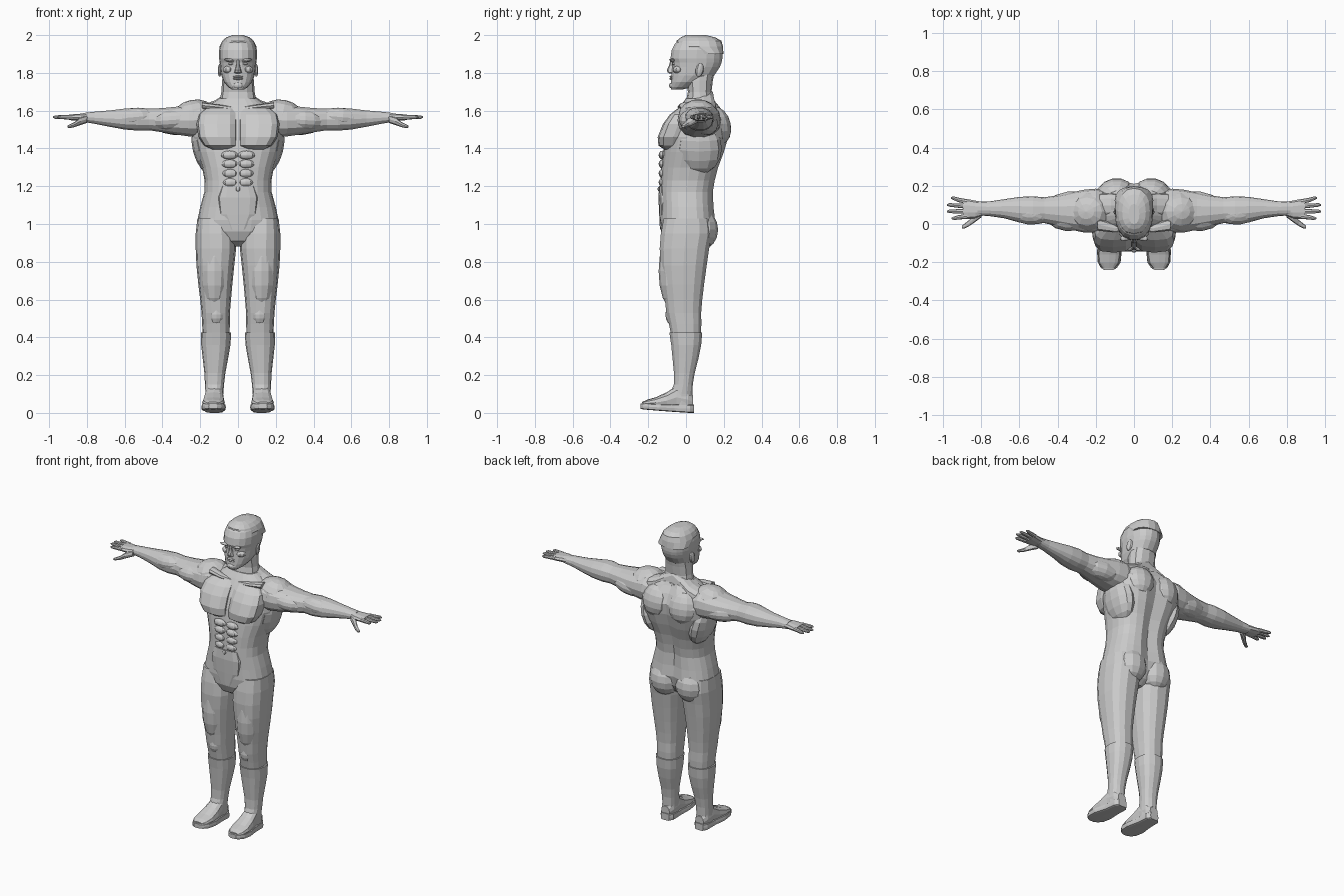
import bpy, bmesh, math
from mathutils import Vector, Euler


def finish(name, bm, mirror):
    bmesh.ops.recalc_face_normals(bm, faces=bm.faces)
    me = bpy.data.meshes.new(name)
    bm.to_mesh(me)
    bm.free()
    ob = bpy.data.objects.new(name, me)
    bpy.context.collection.objects.link(ob)
    if mirror:
        ob.modifiers.new("mirror", 'MIRROR').use_mirror_merge = False
    return ob


# Skin rings (t, a0, a1, b0, b1) along an axis; p sets how boxy the section is
def loft(name, axis, rings, n=12, p=2.3, mirror=True, shape=None):
    bm = bmesh.new()
    loops = []
    for t, a0, a1, b0, b1 in rings:
        loop = []
        for i in range(n):
            c, s = math.cos(2 * math.pi * i / n), math.sin(2 * math.pi * i / n)
            a = (a0 + a1) / 2 + (a1 - a0) / 2 * math.copysign(abs(c) ** (2 / p), c)
            b = (b0 + b1) / 2 + (b1 - b0) / 2 * math.copysign(abs(s) ** (2 / p), s)
            co = Vector({'x': (t, a, b), 'y': (a, t, b), 'z': (a, b, t)}[axis])
            loop.append(bm.verts.new(shape(co) if shape else co))
        loops.append(loop)
    for l0, l1 in zip(loops, loops[1:]):
        for i in range(n):
            j = (i + 1) % n
            bm.faces.new((l0[i], l0[j], l1[j], l1[i]))
    bm.faces.new(loops[0])
    bm.faces.new(loops[-1])
    return finish(name, bm, mirror)


# Symmetric ring shorthand: (z, half width, front, back)
def sym(rows):
    return [(z, -w, w, f, b) for z, w, f, b in rows]


def blob(name, loc, radii, rot=(0, 0, 0), mirror=True, seg=12):
    bm = bmesh.new()
    bmesh.ops.create_uvsphere(bm, u_segments=seg, v_segments=8, radius=1)
    m = Euler([math.radians(r) for r in rot]).to_matrix()
    for v in bm.verts:
        v.co = m @ Vector([c * r for c, r in zip(v.co, radii)]) + Vector(loc)
    return finish(name, bm, mirror)


# Torso with spine groove
def spine(co):
    if co.y > 0.06 and 0.98 < co.z < 1.64:
        co.y -= 0.025 * math.exp(-(co.x / 0.035) ** 2)
    return co


loft("torso", 'z', sym([
    (0.88, 0.03, -0.06, 0.06), (0.91, 0.10, -0.11, 0.10), (0.96, 0.19, -0.132, 0.13),
    (1.02, 0.215, -0.138, 0.158), (1.09, 0.20, -0.135, 0.15), (1.17, 0.178, -0.138, 0.147),
    (1.23, 0.177, -0.135, 0.157), (1.30, 0.19, -0.132, 0.175), (1.38, 0.218, -0.122, 0.205),
    (1.46, 0.238, -0.11, 0.228), (1.53, 0.235, -0.085, 0.235), (1.59, 0.20, -0.05, 0.205),
    (1.63, 0.15, -0.025, 0.175), (1.665, 0.10, 0.0, 0.14)]),
    n=24, p=2.5, mirror=False, shape=spine)

# Chest, abdomen and back muscles
loft("chest_muscle", 'z', [
    (1.395, 0.035, 0.14, -0.115, -0.03), (1.415, 0.006, 0.18, -0.146, 0.0),
    (1.46, 0.003, 0.21, -0.15, 0.02), (1.53, 0.003, 0.22, -0.122, 0.04),
    (1.58, 0.004, 0.21, -0.085, 0.05), (1.615, 0.01, 0.17, -0.04, 0.06)], p=3)
for z, w in ((1.365, 0.045), (1.318, 0.043), (1.268, 0.041), (1.22, 0.04)):
    blob("abdominal_muscle", (w, -0.125, z), (w, 0.02, 0.023), seg=8)
loft("lower_belly", 'z', sym([
    (0.97, 0.05, -0.138, -0.08), (1.05, 0.10, -0.142, -0.08),
    (1.14, 0.11, -0.146, -0.08), (1.2, 0.09, -0.142, -0.08)]), p=2.6, mirror=False)
blob("navel", (0, -0.144, 1.185), (0.012, 0.006, 0.012), mirror=False, seg=8)
blob("shoulder_blade", (0.10, 0.17, 1.52), (0.095, 0.068, 0.10), (12, 0, -12))
blob("side_muscle", (0.175, 0.07, 1.40), (0.065, 0.12, 0.14), (0, 14, 0))
blob("buttock", (0.093, 0.085, 0.97), (0.098, 0.085, 0.105))
loft("trapezius", 'x', [(0.0, 0.03, 0.15, 1.58, 1.73), (0.06, 0.03, 0.155, 1.57, 1.695),
                        (0.12, 0.03, 0.165, 1.55, 1.655), (0.19, 0.03, 0.16, 1.53, 1.63)])
loft("collar_bone", 'x', [(0.015, -0.035, 0.0, 1.595, 1.62), (0.10, -0.045, 0.0, 1.605, 1.632),
                          (0.19, -0.035, 0.03, 1.61, 1.645)], n=8)

# Neck and head
loft("neck", 'z', sym([
    (1.58, 0.11, -0.02, 0.16), (1.65, 0.098, 0.0, 0.148), (1.70, 0.088, 0.01, 0.135),
    (1.76, 0.084, 0.0, 0.142), (1.80, 0.08, 0.0, 0.15)]), mirror=False)
loft("head", 'z', sym([
    (1.712, 0.032, -0.078, -0.02), (1.725, 0.052, -0.083, 0.04), (1.752, 0.075, -0.08, 0.09),
    (1.785, 0.088, -0.078, 0.15), (1.83, 0.094, -0.074, 0.18), (1.855, 0.097, -0.076, 0.19),
    (1.875, 0.10, -0.084, 0.194), (1.92, 0.10, -0.078, 0.195), (1.955, 0.09, -0.06, 0.187),
    (1.98, 0.07, -0.03, 0.165), (1.992, 0.04, 0.0, 0.12)]), n=18, p=2.25, mirror=False)
loft("hair", 'z', sym([
    (1.90, 0.101, 0.05, 0.198), (1.94, 0.098, -0.055, 0.196), (1.97, 0.083, -0.05, 0.187),
    (1.988, 0.062, -0.028, 0.155), (2.0, 0.028, 0.0, 0.105)]), n=16, mirror=False)
loft("nose", 'z', sym([
    (1.797, 0.014, -0.088, -0.05), (1.803, 0.021, -0.097, -0.05), (1.815, 0.016, -0.102, -0.05),
    (1.84, 0.010, -0.09, -0.05), (1.868, 0.009, -0.082, -0.05)]), n=8, mirror=False)
blob("brow", (0.04, -0.07, 1.866), (0.037, 0.016, 0.009), (0, -8, -18), seg=8)
blob("eye", (0.037, -0.062, 1.848), (0.016, 0.012, 0.007), seg=8)
blob("cheek", (0.052, -0.043, 1.817), (0.03, 0.028, 0.02), (0, 0, 25), seg=8)
for z in (1.769, 1.780):
    blob("lip", (0, -0.076, z), (0.027, 0.012, 0.006), mirror=False, seg=8)
blob("chin", (0, -0.068, 1.733), (0.032, 0.022, 0.018), mirror=False, seg=10)
blob("ear", (0.096, 0.072, 1.815), (0.010, 0.022, 0.036), (-12, 0, 14), seg=8)

# Arms
loft("arm", 'x', [
    (0.13, -0.02, 0.17, 1.47, 1.61), (0.20, -0.045, 0.185, 1.455, 1.645),
    (0.26, -0.045, 0.18, 1.462, 1.635), (0.33, -0.03, 0.165, 1.472, 1.622),
    (0.40, -0.012, 0.15, 1.484, 1.615), (0.47, 0.005, 0.14, 1.495, 1.612),
    (0.53, 0.0, 0.145, 1.493, 1.617), (0.60, 0.008, 0.142, 1.499, 1.612),
    (0.68, 0.03, 0.13, 1.514, 1.602), (0.76, 0.042, 0.118, 1.53, 1.595),
    (0.82, 0.045, 0.117, 1.54, 1.588)], n=14)
blob("shoulder_muscle", (0.235, 0.065, 1.575), (0.115, 0.105, 0.083), (0, 12, 0))
blob("biceps", (0.35, 0.025, 1.55), (0.11, 0.062, 0.055), (0, 4, 6))
blob("triceps", (0.34, 0.105, 1.53), (0.13, 0.065, 0.058), (0, -6, -8))
blob("forearm_muscle", (0.55, 0.055, 1.565), (0.11, 0.058, 0.05), (0, 5, 6))

# Hands
loft("palm", 'x', [
    (0.79, 0.045, 0.116, 1.54, 1.588), (0.83, 0.03, 0.122, 1.545, 1.585),
    (0.87, 0.026, 0.13, 1.547, 1.582), (0.895, 0.03, 0.13, 1.55, 1.58)], n=10)
for y0, y1, x1 in ((0.04, 0.03, 0.955), (0.067, 0.066, 0.98), (0.093, 0.10, 0.98), (0.117, 0.136, 0.96)):
    loft("finger", 'x', [(x, y - r, y + r, 1.566 - r, 1.566 + r) for x, y, r in
                         ((0.875, y0, 0.013), (0.92, (y0 + y1) / 2, 0.0115),
                          (x1 - 0.012, y1, 0.009), (x1, y1, 0.004))], n=8)
loft("thumb", 'x', [
    (0.80, 0.035, 0.07, 1.535, 1.575), (0.835, 0.008, 0.05, 1.523, 1.565),
    (0.865, -0.012, 0.02, 1.513, 1.54), (0.89, -0.024, 0.0, 1.508, 1.528),
    (0.902, -0.022, -0.008, 1.51, 1.521)], n=8)

# Legs
loft("leg", 'z', [
    (0.42, 0.045, 0.187, -0.082, 0.08), (0.47, 0.043, 0.19, -0.092, 0.083),
    (0.53, 0.043, 0.193, -0.106, 0.082), (0.60, 0.037, 0.20, -0.114, 0.088),
    (0.68, 0.03, 0.21, -0.126, 0.098), (0.78, 0.02, 0.22, -0.138, 0.112),
    (0.87, 0.01, 0.224, -0.142, 0.125), (0.95, 0.012, 0.224, -0.136, 0.14),
    (1.03, 0.03, 0.215, -0.12, 0.13)], n=14, p=2.5)
blob("knee", (0.115, -0.072, 0.52), (0.045, 0.037, 0.055))
blob("thigh_muscle", (0.125, -0.07, 0.75), (0.075, 0.075, 0.2))

# Boots
loft("boot_shaft", 'z', [
    (0.04, 0.08, 0.17, -0.08, 0.035), (0.10, 0.078, 0.172, -0.085, 0.036),
    (0.15, 0.074, 0.175, -0.066, 0.037), (0.21, 0.067, 0.178, -0.065, 0.047),
    (0.29, 0.052, 0.187, -0.073, 0.068), (0.36, 0.04, 0.195, -0.08, 0.082),
    (0.425, 0.036, 0.197, -0.09, 0.088)], n=14)
loft("boot_foot", 'y', [
    (0.038, 0.095, 0.155, 0.02, 0.09), (0.01, 0.08, 0.17, 0.02, 0.12),
    (-0.05, 0.077, 0.175, 0.02, 0.145), (-0.10, 0.073, 0.183, 0.02, 0.11),
    (-0.16, 0.07, 0.19, 0.025, 0.083), (-0.205, 0.078, 0.185, 0.03, 0.07),
    (-0.232, 0.10, 0.165, 0.035, 0.058)], p=2.5)
loft("boot_sole", 'y', [
    (0.043, 0.095, 0.155, 0.0, 0.045), (0.02, 0.077, 0.172, 0.0, 0.045),
    (-0.06, 0.074, 0.178, 0.005, 0.045), (-0.14, 0.064, 0.194, 0.011, 0.047),
    (-0.2, 0.07, 0.19, 0.016, 0.05), (-0.228, 0.088, 0.175, 0.019, 0.051),
    (-0.242, 0.11, 0.155, 0.022, 0.05)], p=6)
